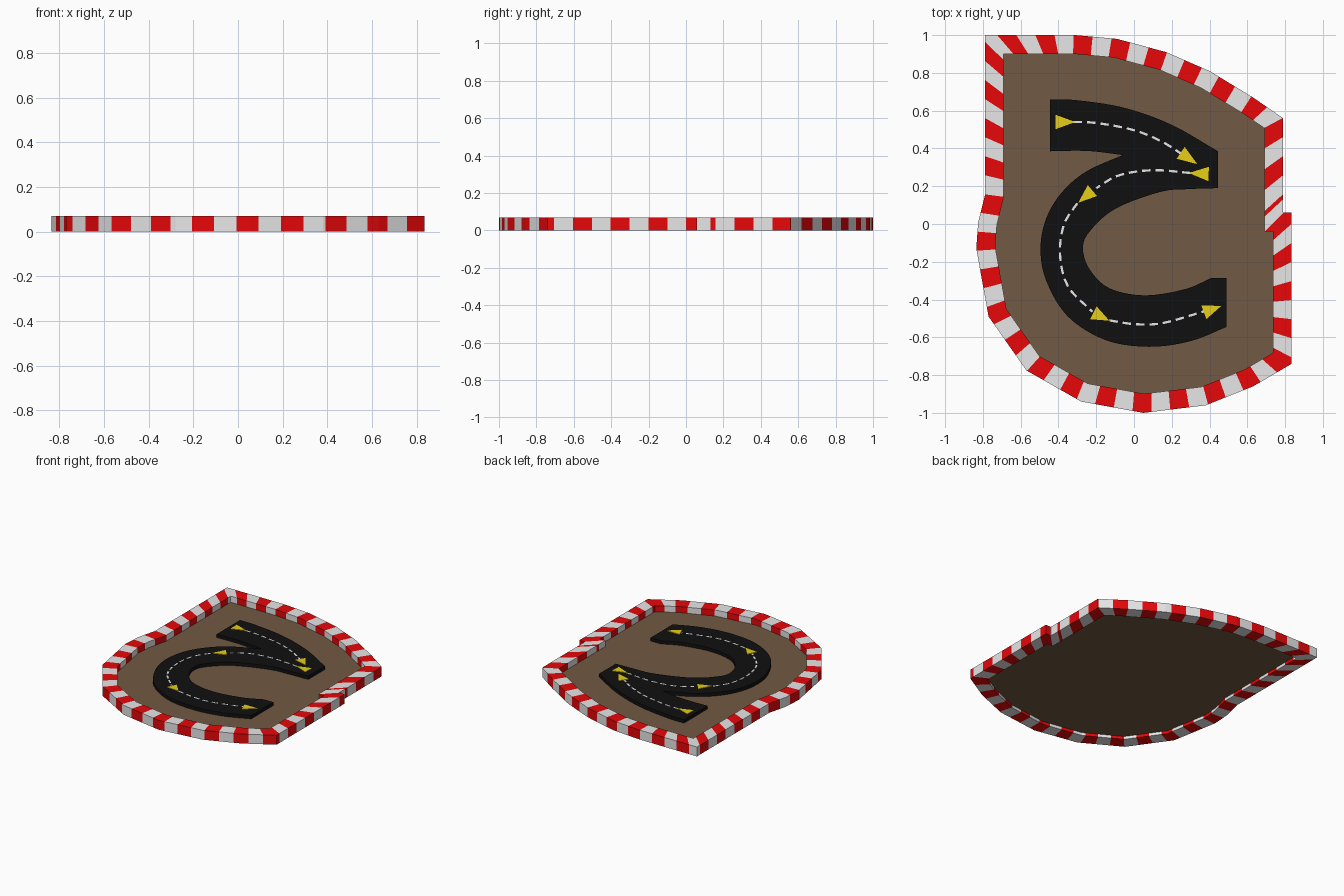
import bpy, bmesh
from mathutils import Vector as V

if "Cube" in bpy.data.objects:
    bpy.data.objects.remove(bpy.data.objects["Cube"])

WALL_H, FLOOR_Z, ROAD_Z = 0.07, 0.025, 0.05
KERB_W, STRIPE = 0.1, 0.101


def material(name, rgb):
    m = bpy.data.materials.new(name)
    m.diffuse_color = (*rgb, 1)
    m.use_nodes = True
    m.node_tree.nodes["Principled BSDF"].inputs["Base Color"].default_value = m.diffuse_color
    return m


RED = material("kerb red", (0.8, 0.002, 0.003))
WHITE = material("kerb white", (0.8, 0.8, 0.8))
DIRT = material("dirt brown", (0.165, 0.10, 0.056))
ASPHALT = material("asphalt black", (0.005, 0.005, 0.005))
YELLOW = material("arrow yellow", (0.8, 0.62, 0.008))


def finish(bm, name, mats):
    bmesh.ops.recalc_face_normals(bm, faces=bm.faces)
    me = bpy.data.meshes.new(name)
    bm.to_mesh(me)
    bm.free()
    for m in mats:
        me.materials.append(m)
    ob = bpy.data.objects.new(name, me)
    bpy.context.collection.objects.link(ob)
    return ob


def prism(bm, pts, z0, z1):
    """Closed slab with the given outline."""
    f = bm.faces.new([bm.verts.new((p[0], p[1], z0)) for p in pts])
    ext = bmesh.ops.extrude_face_region(bm, geom=[f], use_keep_orig=True)
    for v in ext["geom"]:
        if isinstance(v, bmesh.types.BMVert):
            v.co.z = z1


def spline(pts, n=5):
    """Smooth curve through the points."""
    p = [V(q) for q in pts]
    p = [2 * p[0] - p[1]] + p + [2 * p[-1] - p[-2]]
    out = []
    for a, b, c, d in zip(p, p[1:], p[2:], p[3:]):
        for i in range(n):
            t = i / n
            out.append(0.5 * (2 * b + (c - a) * t + (2 * a - 5 * b + 4 * c - d) * t * t
                              + (3 * b - a - 3 * c + d) * t ** 3))
    return out + [p[-2]]


# Outer outline, clockwise from the lower right corner
outer = [V(p) for p in (
    (.835, -.74), (.63, -.86), (.38, -.96), (.05, -1), (-.28, -.94), (-.57, -.775),
    (-.77, -.49), (-.835, -.13), (-.825, .01), (-.79, .15), (-.79, 1), (-.31, 1),
    (-.09, .98), (.17, .91), (.40, .81), (.63, .67), (.79, .56), (.79, .06), (.835, .06))]
N = len(outer)


def inset(i):
    """Mitred inner corner at kerb width."""
    a, b, c = outer[i - 1], outer[i], outer[(i + 1) % N]
    d1, d2 = (b - a).normalized(), (c - b).normalized()
    n1, n2 = V((d1.y, -d1.x)), V((d2.y, -d2.x))
    return b + (n1 + n2) * (KERB_W / (1 + n1.dot(n2)))


inner = [inset(i) for i in range(N)]

# Striped kerb: split each side at the stripe boundaries
SHIFT_S = 5.47          # stripes change phase just before the step
cuts = [0.09 + STRIPE * k for k in range(64)]


def is_red(s):
    k = sum(c < s for c in cuts)
    return (k % 2 == 0) != (s > SHIFT_S)


bm = bmesh.new()
s0 = 0
for i in range(N):
    j = (i + 1) % N
    length = (outer[j] - outer[i]).length
    stops = [s0] + [c for c in sorted(cuts + [SHIFT_S])
                    if s0 + .002 < c < s0 + length - .002] + [s0 + length]
    for a, b in zip(stops, stops[1:]):
        ta, tb = (a - s0) / length, (b - s0) / length
        ring = [[bm.verts.new((*p, z)) for p, z in
                 ((o, 0), (o, WALL_H), (q, WALL_H), (q, 0))]
                for o, q in ((outer[i].lerp(outer[j], t), inner[i].lerp(inner[j], t))
                             for t in (ta, tb))]
        for k in range(4):
            m = (k + 1) % 4
            f = bm.faces.new((ring[0][k], ring[0][m], ring[1][m], ring[1][k]))
            f.material_index = 0 if is_red((a + b) / 2) else 1
    s0 += length
bmesh.ops.remove_doubles(bm, verts=bm.verts, dist=0.0005)
finish(bm, "kerb", [RED, WHITE])

# Dirt floor, recessed above the ground
bm = bmesh.new()
prism(bm, inner, FLOOR_Z - .003, FLOOR_Z)
finish(bm, "dirt_floor", [DIRT])

# Road slab: smooth edges joined by sharp corners
top_edge = [(-.445, .66), (-.30, .655), (-.05, .615), (.2, .525), (.445, .385)]
inner_edge = [(.445, .19), (.3, .185), (.14, .17), (-.1, .08), (-.235, -.04), (-.27, -.13),
              (-.235, -.24), (-.13, -.34), (.055, -.378), (.27, -.345), (.41, -.285)]
outer_edge = [(.49, -.545), (.3, -.62), (.08, -.65), (-.15, -.615), (-.35, -.49),
              (-.465, -.3), (-.495, -.13), (-.465, .03), (-.38, .17), (-.25, .28),
              (-.06, .365)]
notch_edge = [(-.06, .365), (-.2, .383), (-.3, .388), (-.445, .385)]
bm = bmesh.new()
prism(bm, spline(top_edge) + spline(inner_edge) + [V((.49, -.285))]
      + spline(outer_edge) + spline(notch_edge)[1:], FLOOR_Z - .001, ROAD_Z)
finish(bm, "road", [ASPHALT])

# Dashed centre lines
lines = [
    [(-.32, .54), (-.2, .535), (0, .497), (.15, .435), (.25, .372)],
    [(.3, .27), (.1, .285), (-.08, .258), (-.2, .19)],
    [(-.3, .11), (-.37, 0), (-.392, -.16), (-.35, -.33), (-.22, -.465)],
    [(-.13, -.51), (0, -.53), (.15, -.525), (.38, -.46)]]
DASH, GAP, HALF = .045, .026, .006
bm = bmesh.new()
for line in lines:
    pts = spline(line, 12)
    dist = [0]
    for a, b in zip(pts, pts[1:]):
        dist.append(dist[-1] + (b - a).length)

    def at(s):
        k = next((k for k in range(1, len(pts)) if dist[k] >= s), len(pts) - 1)
        return pts[k - 1].lerp(pts[k], (s - dist[k - 1]) / (dist[k] - dist[k - 1]))

    s = 0
    while s < dist[-1] - .01:
        a, b = at(s), at(min(s + DASH, dist[-1]))
        d = (b - a).normalized() * HALF
        n = V((-d.y, d.x))
        prism(bm, [a + n, b + n, b - n, a - n], ROAD_Z - .001, ROAD_Z + .002)
        s += DASH + GAP
finish(bm, "centre_dashes", [WHITE])

# Direction arrows: base centre, tip
bm = bmesh.new()
for base, tip in (((-.415, .54), (-.31, .54)), ((.247, .377), (.335, .317)),
                  ((.395, .265), (.29, .27)), ((-.22, .177), (-.295, .113)),
                  ((-.215, -.47), (-.13, -.512)), ((.37, -.468), (.463, -.433))):
    base, tip = V(base), V(tip)
    d = (tip - base).normalized() * .038
    n = V((-d.y, d.x))
    prism(bm, [base + n, tip, base - n], ROAD_Z - .001, ROAD_Z + .004)
finish(bm, "direction_arrows", [YELLOW])
